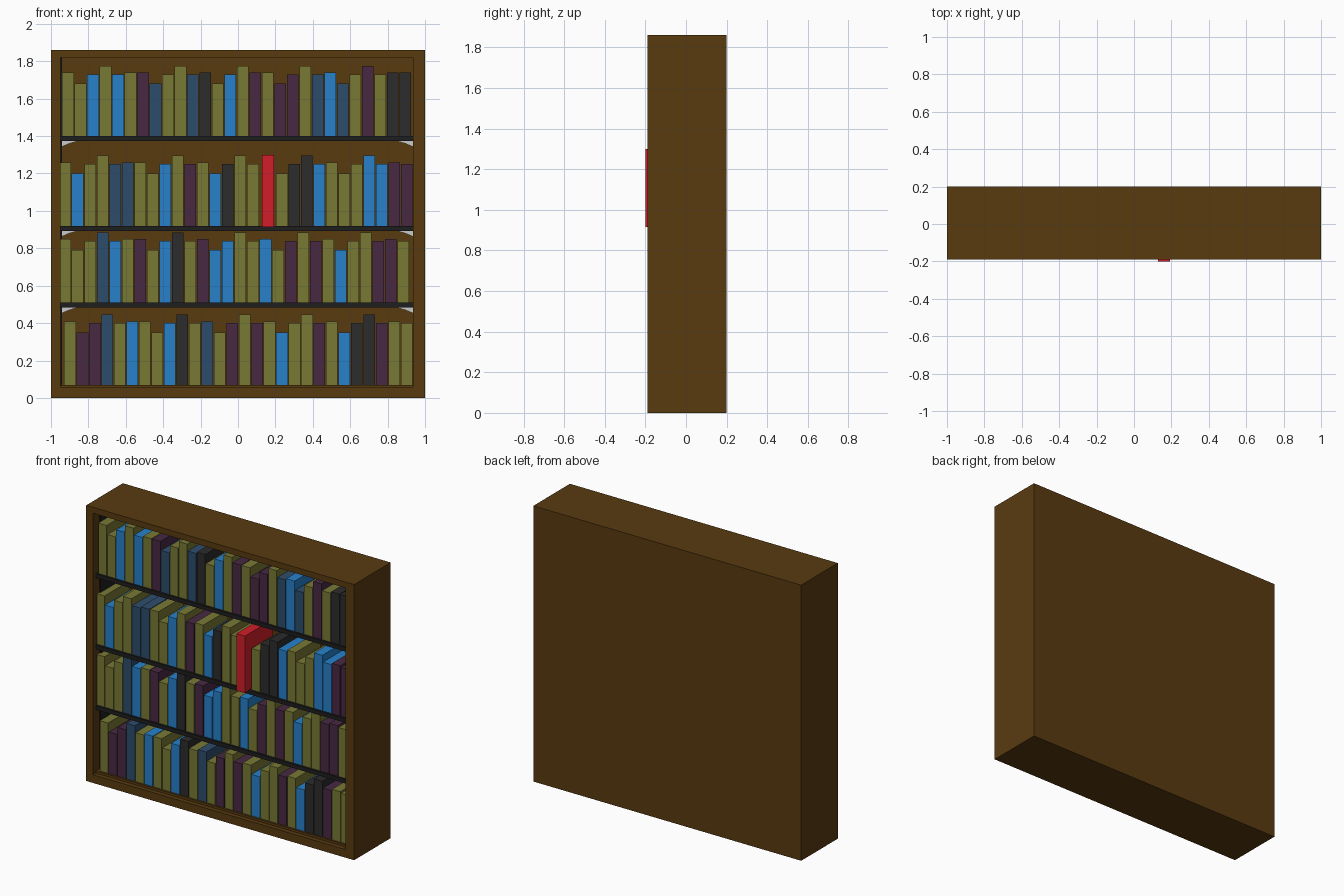
import bpy, bmesh

if "Cube" in bpy.data.objects:
    bpy.data.objects.remove(bpy.data.objects["Cube"])

def material(name, rgb):
    m = bpy.data.materials.new(name)
    m.diffuse_color = (*rgb, 1)
    m.use_nodes = True
    m.node_tree.nodes["Principled BSDF"].inputs["Base Color"].default_value = m.diffuse_color
    return m

WOOD = material("wood", (0.10, 0.043, 0.005))
DARK = material("dark_shelf", (0.013, 0.013, 0.013))
RED = material("red", (0.64, 0.013, 0.022))
COVERS = {
    "O": material("olive", (0.19, 0.19, 0.036)),
    "B": material("blue", (0.02, 0.22, 0.60)),
    "P": material("purple", (0.064, 0.022, 0.055)),
    "N": material("navy", (0.027, 0.073, 0.15)),
    "K": material("charcoal", (0.025, 0.025, 0.025)),
}

def from_bmesh(name, bm, mat=None):
    bmesh.ops.recalc_face_normals(bm, faces=bm.faces)
    me = bpy.data.meshes.new(name)
    bm.to_mesh(me)
    bm.free()
    ob = bpy.data.objects.new(name, me)
    bpy.context.collection.objects.link(ob)
    if mat:
        me.materials.append(mat)
    return ob

def box(name, x0, x1, y0, y1, z0, z1, mat):
    bm = bmesh.new()
    bmesh.ops.create_cube(bm, size=1)
    for v in bm.verts:
        v.co.x = x0 if v.co.x < 0 else x1
        v.co.y = y0 if v.co.y < 0 else y1
        v.co.z = z0 if v.co.z < 0 else z1
    return from_bmesh(name, bm, mat)

LEFT, RIGHT, BACK = -0.95, 0.935, 0.15

# Case: one solid with an open front recess
bm = bmesh.new()
def ring(x0, x1, z0, z1, y):
    return [bm.verts.new((x, y, z)) for x, z in ((x0, z0), (x1, z0), (x1, z1), (x0, z1))]
loops = [ring(-1, 1, 0, 1.86, 0.20), ring(-1, 1, 0, 1.86, -0.19),
         ring(LEFT, RIGHT, 0.055, 1.82, -0.19), ring(LEFT, RIGHT, 0.055, 1.82, BACK)]
for a, b in zip(loops, loops[1:]):
    for i in range(4):
        j = (i + 1) % 4
        bm.faces.new((a[i], a[j], b[j], b[i]))
bm.faces.new(loops[0])
bm.faces.new(loops[-1])
from_bmesh("bookcase_case", bm, WOOD)

# Floor board and side rail
box("floor_board", LEFT, RIGHT, -0.16, BACK, 0.055, 0.07, WOOD)
box("side_rail", LEFT, LEFT + 0.008, -0.12, BACK, 0.07, 1.82, DARK)

# Shelves with a curved grey brace in each corner below
for n, top in enumerate((0.51, 0.92, 1.40)):
    low = top - 0.027
    box(f"shelf_{n}", LEFT, RIGHT, -0.16, BACK, low, top, DARK)
    for side, wall, d in (("left", LEFT + 0.008, 1), ("right", RIGHT, -1)):
        bm = bmesh.new()
        profile = [(0, 0), (0.085, 0), (0.04, -0.013), (0, -0.03)]
        face = bm.faces.new([bm.verts.new((wall + d * x, -0.08, low + z)) for x, z in profile])
        ext = bmesh.ops.extrude_face_region(bm, geom=[face])
        verts = [g for g in ext["geom"] if isinstance(g, bmesh.types.BMVert)]
        bmesh.ops.translate(bm, verts=verts, vec=(0, BACK + 0.08, 0))
        from_bmesh(f"shelf_{n}_brace_{side}", bm)

# Books: base height, first and last centre, cover colours, height classes
HEIGHT = {"a": 0.34, "b": 0.28, "c": 0.33, "d": 0.375}
ROWS = [
    (1.40, -0.909, 0.895, "OOBOBOPNOONKOBOPOPPONBNOPOKK", "abcdcaabcdcabcdaabcdcabcdcaa"),
    (0.92, -0.925, 0.080, "OBOONNOOBOPOBKOO", "abcdcaabcdcabcdc"),
    (0.92, 0.235, 0.902, "OKKBOOOBBPP", "bcdcabcdcac"),
    (0.51, -0.925, 0.884, "OOONBOPOBKOPBBOOBOPOPOBOOPPO", "abcdcaabcdcabcdcabcdcabcdcac"),
    (0.07, -0.898, 0.902, "OPPNOBOOBKONOPOPOBOOPOBKKPOO", "abcdcaabcdcabcdcabcdcabcdcac"),
]
for r, (base, first, last, colours, sizes) in enumerate(ROWS):
    step = (last - first) / (len(colours) - 1)
    for i, (c, s) in enumerate(zip(colours, sizes)):
        x = first + i * step
        box(f"book_{r}_{i}", x - 0.031, x + 0.031, -0.147, 0.12,
            base, base + HEIGHT[s], COVERS[c])

# Red book pulled slightly forward
box("red_book", 0.128, 0.192, -0.20, 0.10, 0.915, 1.30, RED)
